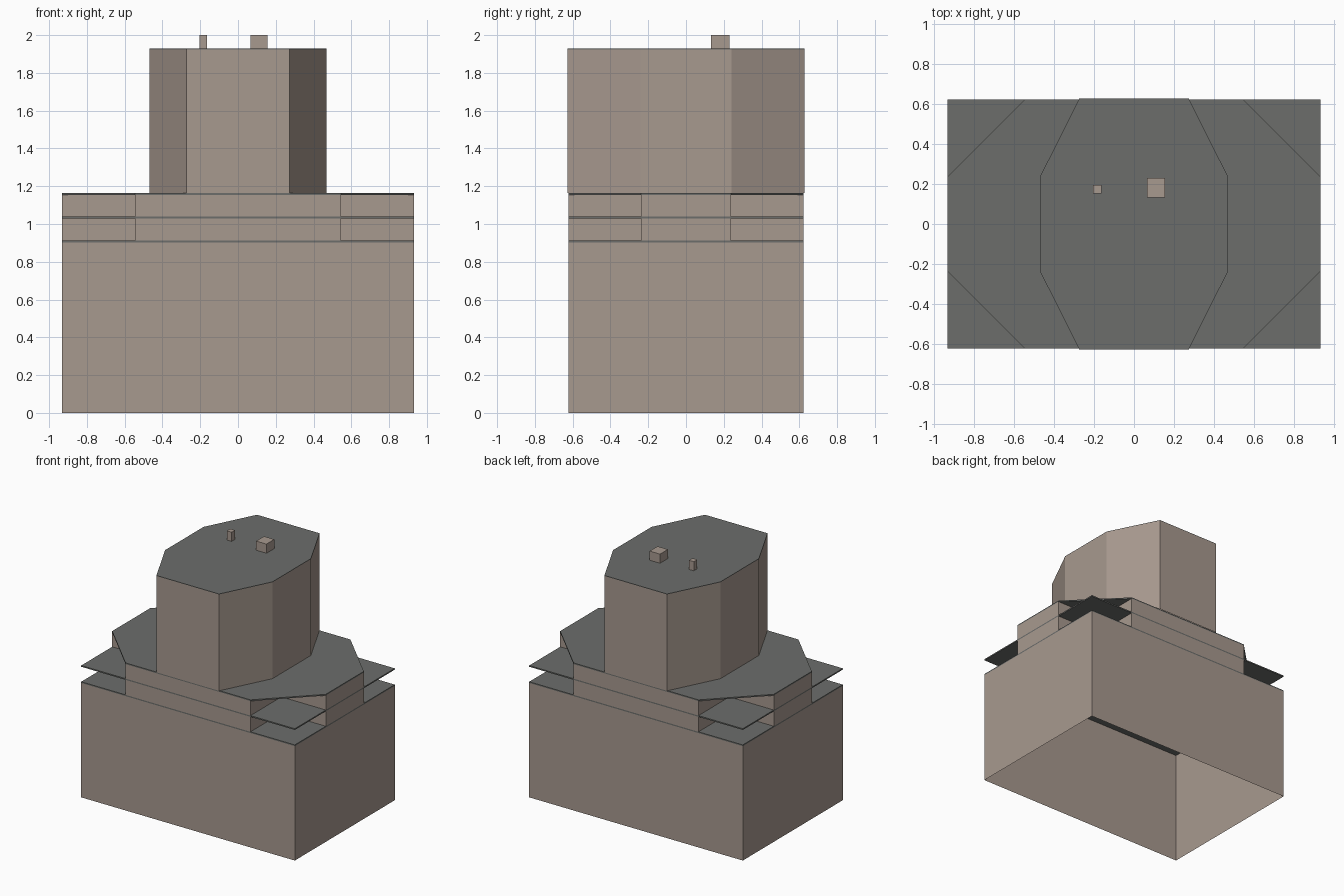
import bpy, bmesh

if "Cube" in bpy.data.objects:
    bpy.data.objects.remove(bpy.data.objects["Cube"])

def material(name, rgb):
    m = bpy.data.materials.new(name)
    m.diffuse_color = (*rgb, 1)
    m.use_nodes = True
    m.node_tree.nodes["Principled BSDF"].inputs["Base Color"].default_value = m.diffuse_color
    return m

TAN = material("warm stone", (0.39, 0.32, 0.275))
GREY = material("roof grey", (0.15, 0.155, 0.148))

def prism(name, outline, z0, z1, mat, bottom=True, top=True):
    """Extrude a counter-clockwise outline; the caps are optional."""
    bm = bmesh.new()
    lo = [bm.verts.new((x, y, z0)) for x, y in outline]
    hi = [bm.verts.new((x, y, z1)) for x, y in outline]
    n = len(outline)
    for i in range(n):
        j = (i + 1) % n
        bm.faces.new((lo[i], lo[j], hi[j], hi[i]))
    if bottom:
        bm.faces.new(lo[::-1])
    if top:
        bm.faces.new(hi)
    me = bpy.data.meshes.new(name)
    bm.to_mesh(me)
    bm.free()
    me.materials.append(mat)
    ob = bpy.data.objects.new(name, me)
    bpy.context.collection.objects.link(ob)
    return ob

def rect(x0, x1, y0, y1):
    return [(x0, y0), (x1, y0), (x1, y1), (x0, y1)]

def four_corners(pts):
    """Mirror one +x +y corner (listed counter-clockwise) to all quadrants."""
    return (pts + [(-x, y) for x, y in pts[::-1]]
            + [(-x, -y) for x, y in pts] + [(x, -y) for x, y in pts[::-1]])

X, Y = 0.932, 0.623      # half footprint
CX, CY = 0.545, 0.237    # where the corners are cut
full = rect(-X, X, -Y, Y)
cross = four_corners([(X, CY), (CX, CY), (CX, Y)])
octagon = four_corners([(X, CY), (CX, Y)])
tower = four_corners([(0.468, 0.24), (0.273, 0.627)])

# Base, open underneath, with its roof slab
prism("base_walls", full, 0, 0.902, TAN, False, False)
prism("base_roof", full, 0.902, 0.912, GREY)

# Two setback storeys with notched corners
prism("lower_setback_walls", cross, 0.912, 1.03, TAN, False, False)
prism("middle_slab", full, 1.03, 1.04, GREY)
prism("upper_setback_walls", cross, 1.04, 1.154, TAN, False, False)
prism("setback_roof", octagon, 1.154, 1.164, GREY)

# Eight-sided tower
prism("tower_walls", tower, 1.164, 1.924, TAN, False, False)
prism("tower_roof", tower, 1.924, 1.928, GREY)

# Roof boxes
prism("small_roof_box", rect(-0.205, -0.163, 0.153, 0.196), 1.928, 2.0, TAN)
prism("large_roof_box", rect(0.066, 0.156, 0.132, 0.23), 1.928, 2.0, TAN)
